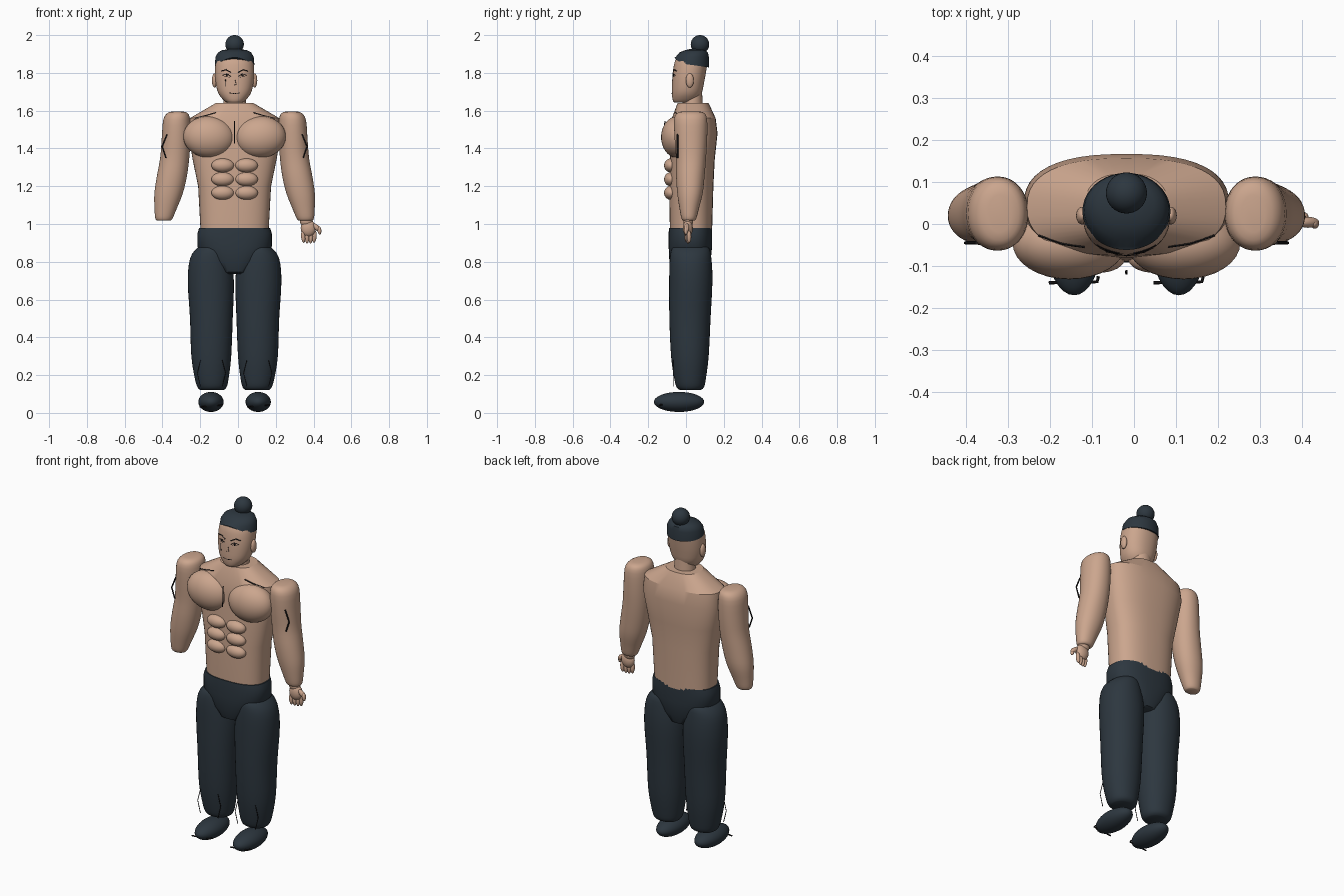
import bpy, bmesh, math
from mathutils import Vector
from mathutils.bvhtree import BVHTree

if "Cube" in bpy.data.objects:
    bpy.data.objects.remove(bpy.data.objects["Cube"])

CX = -0.018  # the body's own centre line


def material(name, rgb):
    m = bpy.data.materials.new(name)
    m.use_nodes = True
    m.diffuse_color = (*rgb, 1)
    m.node_tree.nodes["Principled BSDF"].inputs["Base Color"].default_value = (*rgb, 1)
    return m


SKIN = material("skin", (0.60, 0.38, 0.27))
DARK = material("dark cloth and hair", (0.026, 0.038, 0.050))
LINE = material("line", (0.012, 0.011, 0.012))


def finish(ob, mat, angle=40):
    ob.data.materials.clear()
    ob.data.materials.append(mat)
    bpy.ops.object.select_all(action='DESELECT')
    ob.select_set(True)
    bpy.context.view_layer.objects.active = ob
    bpy.ops.object.shade_smooth_by_angle(angle=math.radians(angle))
    return ob


def from_bmesh(name, bm, mat, angle=40):
    bmesh.ops.recalc_face_normals(bm, faces=bm.faces)
    me = bpy.data.meshes.new(name)
    bm.to_mesh(me)
    bm.free()
    ob = bpy.data.objects.new(name, me)
    bpy.context.collection.objects.link(ob)
    return finish(ob, mat, angle)


def blend(rings, steps):
    """Catmull-Rom blend between rings."""
    out = []
    for i in range(len(rings) - 1):
        p0, p1 = rings[max(i - 1, 0)], rings[i]
        p2, p3 = rings[i + 1], rings[min(i + 2, len(rings) - 1)]
        for s in range(steps):
            t = s / steps
            out.append([b + 0.5 * t * (c - a + t * (2*a - 5*b + 4*c - d + t * (3*(b - c) + d - a)))
                        for a, b, c, d in zip(p0, p1, p2, p3)])
    return out + [rings[-1]]


def loft(name, rings, mat, power=2.0, steps=1, sides=40, angle=40, warp=None):
    """Stack of rounded rings: z, inner x, outer x, front y, back y."""
    bm = bmesh.new()
    loops = []
    for z, x0, x1, y0, y1 in (blend(rings, steps) if steps > 1 else rings):
        loop = []
        for i in range(sides):
            a = 2 * math.pi * i / sides
            c, s = math.cos(a), math.sin(a)
            x = (x0 + x1) / 2 + (x1 - x0) / 2 * math.copysign(abs(c) ** (2 / power), c)
            y = (y0 + y1) / 2 + (y1 - y0) / 2 * math.copysign(abs(s) ** (2 / power), s)
            p = (x, y, z)
            loop.append(bm.verts.new(warp(*p) if warp else p))
        loops.append(loop)
    for a, b in zip(loops, loops[1:]):
        for i in range(sides):
            j = (i + 1) % sides
            bm.faces.new((a[i], a[j], b[j], b[i]))
    bm.faces.new(loops[0])
    bm.faces.new(loops[-1])
    return from_bmesh(name, bm, mat, angle)


def centred(rows):
    return [(z, CX - w, CX + w, y0, y1) for z, w, y0, y1 in rows]


def sided(rows, side):
    return [(z, CX + side * a, CX + side * b, y0, y1) for z, a, b, y0, y1 in rows]


def ball(name, loc, radii, mat, tilt=0):
    bpy.ops.mesh.primitive_uv_sphere_add(segments=32, ring_count=18, location=loc, rotation=(0, tilt, 0))
    ob = bpy.context.object
    ob.name, ob.scale = name, radii
    return finish(ob, mat, 60)


def tube(name, pts, radius, mat):
    cu = bpy.data.curves.new(name, 'CURVE')
    cu.dimensions, cu.bevel_depth, cu.bevel_resolution, cu.use_fill_caps = '3D', radius, 1, True
    sp = cu.splines.new('POLY')
    sp.points.add(len(pts) - 1)
    for p, co in zip(sp.points, pts):
        p.co = (*co, 1)
    ob = bpy.data.objects.new(name, cu)
    bpy.context.collection.objects.link(ob)
    bpy.ops.object.select_all(action='DESELECT')
    ob.select_set(True)
    bpy.context.view_layer.objects.active = ob
    bpy.ops.object.convert(target='MESH')
    return finish(bpy.context.object, mat)


def drawn(name, target, pts, radius=0.003):
    """Line laid on the front of a part; x is measured from the centre line."""
    bm = bmesh.new()
    bm.from_mesh(target.data)
    tree = BVHTree.FromBMesh(bm)
    bm.free()
    hits = [tree.ray_cast(Vector((CX + x, -1, z)), Vector((0, 1, 0)))[0] for x, z in pts]
    return tube(name, [h for h in hits if h], radius, LINE)


# Torso
torso = loft("torso", centred([
    (0.96, 0.18, -0.085, 0.138), (1.20, 0.193, -0.09, 0.145), (1.34, 0.222, -0.085, 0.152),
    (1.48, 0.245, -0.08, 0.167), (1.56, 0.237, -0.075, 0.157), (1.64, 0.10, -0.045, 0.12)]),
    SKIN, power=2.5, sides=48, angle=20)
for row, z in enumerate((1.31, 1.237, 1.165)):
    for side in (-1, 1):
        ball(f"abdominal_{row}_{side}", (CX + side * 0.063, -0.08, z), (0.06, 0.036, 0.037), SKIN)
for side in (-1, 1):
    ball(f"chest_muscle_{side}", (CX + side * 0.136, -0.045, 1.46), (0.136, 0.087, 0.11), SKIN, side * -0.08)
    drawn(f"collarbone_line_{side}", torso, [(side * 0.21, 1.56), (side * 0.15, 1.575), (side * 0.1, 1.59)])
tube("breastbone_line", [(CX, -0.112, 1.545), (CX, -0.118, 1.425)], 0.003, LINE)

# Neck, head and ears
loft("neck", centred([(1.60, 0.062, -0.02, 0.09), (1.70, 0.057, -0.015, 0.085)]), SKIN)
head = loft("head", centred([
    (1.642, 0.035, -0.058, 0.02), (1.652, 0.055, -0.069, 0.055), (1.69, 0.085, -0.075, 0.082),
    (1.74, 0.099, -0.074, 0.094), (1.80, 0.104, -0.07, 0.105), (1.86, 0.100, -0.059, 0.113),
    (1.90, 0.085, -0.035, 0.105)]), SKIN, power=2.2, steps=3)
for side in (-1, 1):
    ball(f"ear_{side}", (CX + side * 0.106, 0.02, 1.76), (0.014, 0.021, 0.038), SKIN)

# Hair cap with a raised hairline, and the bun
def hairline(x, y, z):
    if z < 1.85:
        z -= (y - 0.03) * 0.14
        z += 0.025 * max(0, -y / 0.058) * (1 - ((x - CX) / 0.104) ** 2)
    return x, y, z


loft("hair", centred([
    (1.842, 0.105, -0.062, 0.122), (1.885, 0.101, -0.054, 0.121), (1.908, 0.088, -0.035, 0.116),
    (1.92, 0.066, -0.005, 0.10), (1.926, 0.03, 0.02, 0.08)]), DARK, warp=hairline)
ball("hair_bun", (CX, 0.074, 1.951), (0.049, 0.049, 0.049), DARK)

# Face lines
for side in (-1, 1):
    drawn(f"eyebrow_{side}", head, [(side * 0.018, 1.803), (side * 0.045, 1.817), (side * 0.07, 1.81)])
    drawn(f"upper_eyelid_{side}", head, [(side * 0.02, 1.782), (side * 0.04, 1.795), (side * 0.064, 1.787)], 0.0022)
    drawn(f"lower_eyelid_{side}", head, [(side * 0.028, 1.778), (side * 0.056, 1.779)], 0.0015)
    ball(f"pupil_{side}", (CX + side * 0.041, -0.063, 1.786), (0.006, 0.006, 0.007), LINE)
drawn("nose_line", head, [(0.004, 1.762), (0.009, 1.738), (-0.004, 1.735)], 0.0015)
drawn("mouth_line", head, [(-0.026, 1.694), (0, 1.69), (0.026, 1.694)], 0.002)
drawn("cheek_mark", head, [(-0.048, 1.765), (-0.046, 1.727)], 0.002)

# Arms and legs, with their crease lines
ARM = [(1.596, 0.275, 0.33, -0.02, 0.07), (1.586, 0.248, 0.357, -0.048, 0.098),
       (1.55, 0.235, 0.378, -0.063, 0.112), (1.45, 0.234, 0.386, -0.06, 0.112),
       (1.35, 0.24, 0.394, -0.053, 0.106), (1.25, 0.253, 0.412, -0.052, 0.098),
       (1.16, 0.275, 0.425, -0.046, 0.088), (1.08, 0.307, 0.424, -0.034, 0.068),
       (1.03, 0.328, 0.42, -0.024, 0.055), (1.018, 0.338, 0.41, -0.015, 0.045)]
LEG = [(0.89, 0.07, 0.16, -0.03, 0.08), (0.875, 0.045, 0.195, -0.07, 0.12),
       (0.82, 0.02, 0.235, -0.085, 0.134), (0.70, 0.004, 0.248, -0.089, 0.14),
       (0.50, 0.010, 0.236, -0.088, 0.13), (0.30, 0.018, 0.229, -0.079, 0.12),
       (0.18, 0.032, 0.21, -0.062, 0.105), (0.135, 0.043, 0.196, -0.049, 0.095),
       (0.12, 0.06, 0.18, -0.03, 0.075)]
for side, word in ((-1, "right"), (1, "left")):
    loft(word + "_arm", sided(ARM, side), SKIN, power=2.1, steps=3)
    tube(word + "_arm_line", [(CX + side * x, -0.045, z) for x, z in
                              ((0.358, 1.475), (0.384, 1.41), (0.364, 1.35))], 0.004, LINE)
    loft(word + "_leg", sided(LEG, side), DARK, power=2.1, steps=3)
    for x, bow in ((0.18, 0.018), (0.065, -0.018)):
        tube(word + "_trouser_crease", [(CX + side * (x + d), -0.068, z) for d, z in
                                        ((0, 0.28), (bow, 0.21), (0, 0.14))], 0.002, LINE)
    # Foot and the thin bar across its toe
    ball(word + "_foot", (CX + side * 0.125, -0.037, 0.058), (0.067, 0.133, 0.053), DARK)
    tube(word + "_toe_bar", [(CX + side * 0.125 - 0.06, -0.14, 0.032),
                             (CX + side * 0.125 + 0.055, -0.138, 0.042),
                             (CX + side * 0.125 + 0.058, -0.125, 0.044)], 0.004, LINE)

# Trouser top
loft("trouser_hips", centred([
    (0.735, 0.07, -0.05, 0.09), (0.745, 0.085, -0.07, 0.11), (0.80, 0.135, -0.088, 0.13),
    (0.88, 0.197, -0.092, 0.138), (0.95, 0.197, -0.092, 0.138), (0.978, 0.188, -0.09, 0.138)]),
    DARK, power=2.5)

# The single hand: palm, fingers and thumb
ball("left_wrist", (0.362, 0.012, 1.015), (0.034, 0.026, 0.03), SKIN)
ball("left_palm", (0.372, 0.01, 0.978), (0.04, 0.026, 0.045), SKIN)
for i in range(4):
    x = 0.345 + i * 0.02
    tip = 0.91 - 0.008 * (i in (1, 2))
    ball(f"left_finger_{i}", (x, 0.004 + 0.004 * i, (tip + 0.955) / 2), (0.011, 0.012, 0.032), SKIN, -0.1 + 0.07 * i)
ball("left_thumb", (0.415, 0.004, 0.982), (0.014, 0.013, 0.032), SKIN, -0.9)
ball("left_thumb_tip", (0.431, 0.0, 0.966), (0.010, 0.011, 0.022), SKIN, -0.1)
